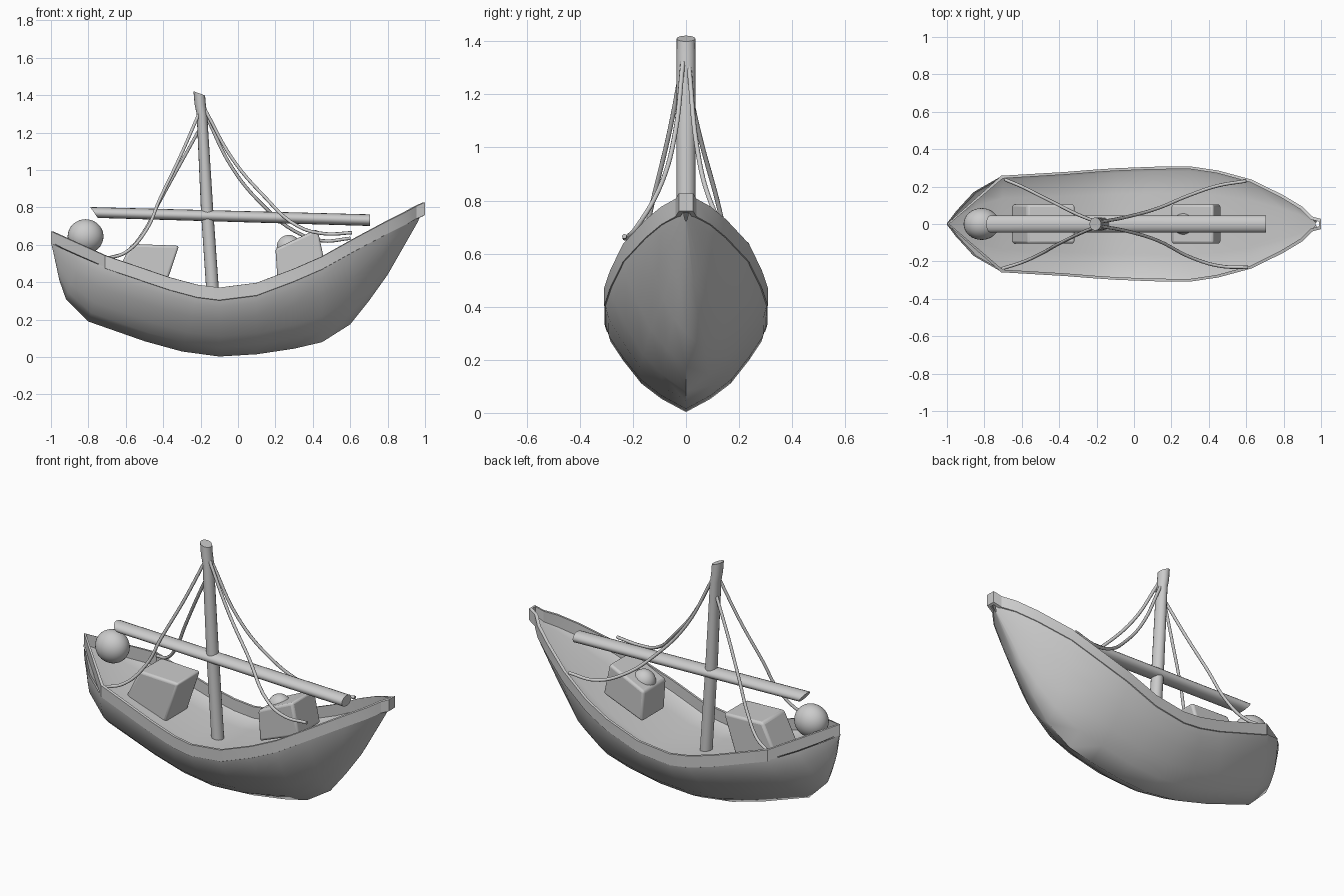
import bpy, bmesh, math

if "Cube" in bpy.data.objects:
    bpy.data.objects.remove(bpy.data.objects["Cube"])


def make(name, verts, faces, smooth=35, bevel=0):
    me = bpy.data.meshes.new(name)
    bm = bmesh.new()
    vs = [bm.verts.new(v) for v in verts]
    for f in faces:
        bm.faces.new([vs[i] for i in f])
    bmesh.ops.remove_doubles(bm, verts=bm.verts, dist=0.0005)
    bmesh.ops.recalc_face_normals(bm, faces=bm.faces)
    bm.to_mesh(me)
    bm.free()
    ob = bpy.data.objects.new(name, me)
    bpy.context.collection.objects.link(ob)
    if bevel:
        m = ob.modifiers.new("bevel", 'BEVEL')
        m.width, m.segments = bevel, 3
    bpy.ops.object.select_all(action='DESELECT')
    ob.select_set(True)
    bpy.context.view_layer.objects.active = ob
    bpy.ops.object.shade_smooth_by_angle(angle=math.radians(smooth))
    return ob


def loft(name, rings, closed_ring=False, closed_path=False, caps=False, smooth=35):
    n, k = len(rings[0]), len(rings)
    verts = [p for r in rings for p in r]
    faces = []
    for i in range(k if closed_path else k - 1):
        for j in range(n if closed_ring else n - 1):
            a, b, j2 = i * n, (i + 1) % k * n, (j + 1) % n
            faces.append((a + j, a + j2, b + j2, b + j))
    if caps:
        faces += [tuple(range(n)), tuple(range((k - 1) * n, k * n))]
    return make(name, verts, faces, smooth)


def both_sides(half):
    # half profile runs from the edge to the centre line
    return half + [(x, -y, z) for x, y, z in reversed(half[:-1])]


# stations: sheer x, half width, sheer z, keel x, keel z
stations = [(-1, 0.004, .61, -.985, .55), (-.95, .07, .585, -.955, .41),
            (-.85, .175, .54, -.92, .31), (-.71, .255, .48, -.8, .19),
            (-.37, .275, .365, -.5, .085), (-.22, .287, .325, -.3, .03),
            (-.1, .295, .31, -.1, .003), (.1, .303, .335, .1, .015),
            (.3, .305, .41, .3, .045), (.45, .283, .475, .45, .08),
            (.63, .234, .575, .6, .175), (.8, .15, .665, .7, .3),
            (.9, .09, .715, .8, .44), (.98, .01, .765, .96, .72)]

# outer hull
section = [(1, 1), (.96, .86), (.8, .63), (.57, .35), (.31, .16), (0, 0)]
loft("hull", [both_sides([(xk + (xs - xk) * v, w * u, zk + (zs - zk) * v)
                          for u, v in section])
              for xs, w, zs, xk, zk in stations], smooth=60)

# deck, slightly sunken below the rail
dip = [(1, 0), (.94, -.012), (.55, -.018), (0, -.02)]
loft("deck", [both_sides([(xs * .99, w * u * .985, zs + d * min(1, w / .2))
                          for u, d in dip]) for xs, w, zs, _, _ in stations], smooth=60)

# raised rail around the sheer, with a narrow blunt bow
side = [s[:3] for s in stations if -.8 < s[0] < .95]
side = side + [(.955, .036, .745), (1, .024, .765)]
loop = [(-1, 0, .61)] + side + [(x, -y, z) for x, y, z in reversed(side)]
rings = []
for x, y, z in loop:
    s = (y > 0) - (y < 0)
    xi, yi, yo = x * .988, y - s * .011, y + s * .003
    rings.append([(x, yo, z - .005), (x, yo, z + .062), (xi, yi, z + .062), (xi, yi, z - .012)])
loft("rail", rings, True, True, smooth=25)


# mast and boom
def circle(c, ax, ry, rz, n=16, skew=0):
    pts = []
    for i in range(n):
        a = 2 * math.pi * i / n
        if ax == 'x':
            pts.append((c[0] + skew * math.sin(a), c[1] + ry * math.cos(a), c[2] + rz * math.sin(a)))
        else:
            pts.append((c[0] + rz * math.sin(a), c[1] + ry * math.cos(a), c[2] + skew * math.sin(a)))
    return pts


loft("mast", [circle((x, 0, z), 'z', .035, r, skew=k) for x, z, r, k in
              [(-.13, .27, .034, 0), (-.165, .78, .033, 0), (-.193, 1.3, .028, 0),
               (-.202, 1.35, .03, 0), (-.207, 1.41, .031, -.011)]], True, caps=True)
loft("boom", [circle((-.77, 0, .773), 'x', .045, .029, skew=-.02),
              circle((.705, 0, .732), 'x', .045, .031)], True, caps=True)


# cargo crates, leaning with the deck
def crate(name, quad, hw=.105):
    verts = [(x, y, z) for y in (-hw, hw) for x, z in quad]
    faces = [(0, 1, 2, 3), (4, 5, 6, 7)] + [(i, (i + 1) % 4, (i + 1) % 4 + 4, i + 4) for i in range(4)]
    make(name, verts, faces, bevel=.014)


crate("aft_crate", [(-.405, .33), (-.655, .435), (-.57, .605), (-.315, .595)])
crate("fore_crate", [(.212, .4), (.2, .58), (.425, .685), (.465, .5)])


# round bundles
def ball(name, loc, scale):
    bpy.ops.mesh.primitive_uv_sphere_add(segments=32, ring_count=16, location=loc)
    ob = bpy.context.object
    ob.name, ob.scale = name, scale
    bpy.ops.object.shade_smooth()


ball("stern_ball", (-.815, 0, .645), (.096, .085, .092))
ball("fore_ball", (.272, 0, .588), (.065, .06, .065))


# rigging ropes
def rope(name, pts):
    cu = bpy.data.curves.new(name, 'CURVE')
    cu.dimensions = '3D'
    cu.bevel_depth, cu.bevel_resolution, cu.resolution_u = .009, 2, 6
    cu.use_fill_caps = True
    sp = cu.splines.new('BEZIER')
    sp.bezier_points.add(len(pts) - 1)
    for b, p in zip(sp.bezier_points, pts):
        b.co = p
        b.handle_left_type = b.handle_right_type = 'AUTO'
    ob = bpy.data.objects.new(name, cu)
    bpy.context.collection.objects.link(ob)


rope("fore_rope_left", [(-.175, .012, 1.3), (-.03, .04, 1.01), (.13, .085, .815), (.3, .155, .675),
                        (.45, .205, .622), (.6, .23, .635)])
rope("fore_rope_right", [(-.175, -.012, 1.32), (-.03, -.04, 1.06), (.13, -.09, .87), (.32, -.185, .7),
                         (.46, -.225, .66), (.61, -.232, .665)])
rope("aft_rope_left", [(-.205, .012, 1.22), (-.31, .055, 1.03), (-.42, .11, .83), (-.51, .155, .66),
                       (-.6, .2, .56), (-.69, .238, .53)])
rope("aft_rope_right", [(-.205, -.015, 1.31), (-.31, -.06, 1.07), (-.42, -.115, .84), (-.49, -.155, .68),
                        (-.6, -.205, .56), (-.71, -.24, .525)])
